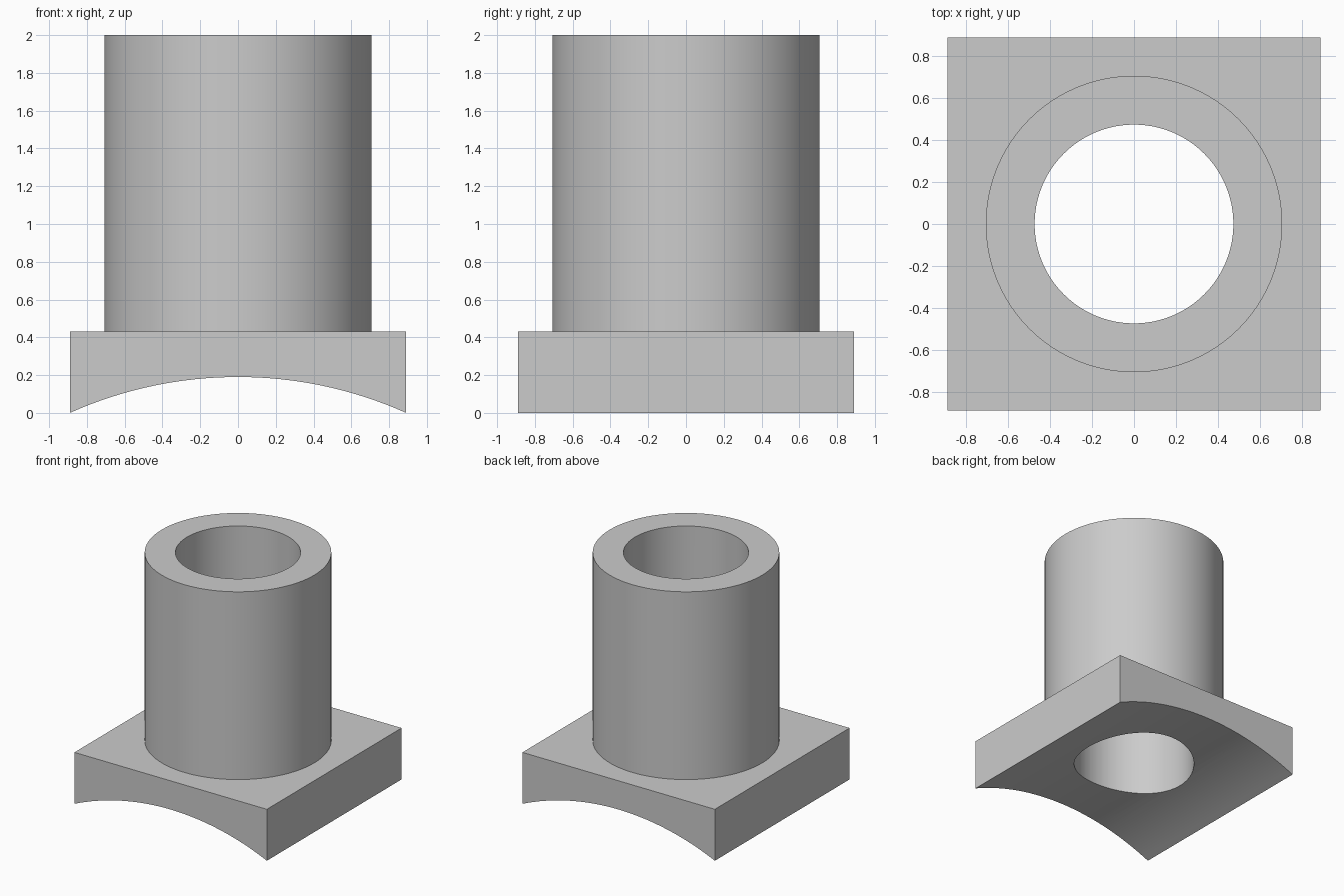
import bpy
import bmesh
import math

HALF = 0.89          # half width of the square plate
PLATE_TOP = 0.43
RISE = 0.19          # height of the saddle arch at its middle
HEIGHT = 2.0
TUBE_R, BORE_R = 0.707, 0.474
SIDES = 96

if "Cube" in bpy.data.objects:
    bpy.data.objects.remove(bpy.data.objects["Cube"], do_unlink=True)

# Material
grey = bpy.data.materials.new("plain grey")
grey.use_nodes = True
colour = (0.6, 0.6, 0.6, 1)
grey.diffuse_color = colour
grey.node_tree.nodes["Principled BSDF"].inputs["Base Color"].default_value = colour


def add_object(name, bm):
    mesh = bpy.data.meshes.new(name)
    bmesh.ops.recalc_face_normals(bm, faces=bm.faces)
    bm.to_mesh(mesh)
    bm.free()
    mesh.materials.append(grey)
    obj = bpy.data.objects.new(name, mesh)
    bpy.context.collection.objects.link(obj)
    return obj


def cylinder(name, radius, bottom, top):
    bm = bmesh.new()
    bmesh.ops.create_cone(bm, cap_ends=True, segments=SIDES,
                          radius1=radius, radius2=radius, depth=top - bottom)
    bmesh.ops.translate(bm, verts=bm.verts, vec=(0, 0, (top + bottom) / 2))
    return add_object(name, bm)


def saddle_plate(name, steps=32):
    # Arched end profile, extruded from front to back
    radius = (HALF ** 2 + RISE ** 2) / (2 * RISE)
    sweep = math.asin(HALF / radius)
    profile = [(-HALF, PLATE_TOP)]
    for i in range(steps + 1):
        a = sweep * (2 * i / steps - 1)
        profile.append((radius * math.sin(a), RISE - radius * (1 - math.cos(a))))
    profile.append((HALF, PLATE_TOP))
    bm = bmesh.new()
    face = bm.faces.new([bm.verts.new((x, -HALF, z)) for x, z in profile])
    out = bmesh.ops.extrude_face_region(bm, geom=[face])
    moved = [v for v in out["geom"] if isinstance(v, bmesh.types.BMVert)]
    bmesh.ops.translate(bm, verts=moved, vec=(0, 2 * HALF, 0))
    return add_object(name, bm)


def combine(target, other, operation):
    mod = target.modifiers.new(operation.lower(), "BOOLEAN")
    mod.operation = operation
    mod.solver = "EXACT"
    mod.object = other
    bpy.context.view_layer.objects.active = target
    bpy.ops.object.modifier_apply(modifier=mod.name)
    bpy.data.objects.remove(other, do_unlink=True)


# Saddle plate with the tube joined on and the bore cut right through
body = saddle_plate("saddle_flange_tube")
tube = cylinder("tube", TUBE_R, (PLATE_TOP + RISE) / 2, HEIGHT)
combine(body, tube, "UNION")
bore = cylinder("bore_cutter", BORE_R, -1, HEIGHT + 1)
combine(body, bore, "DIFFERENCE")

# Smooth round walls, crisp rims
bpy.ops.object.select_all(action="DESELECT")
body.select_set(True)
bpy.context.view_layer.objects.active = body
bpy.ops.object.shade_smooth_by_angle(angle=math.radians(30))
